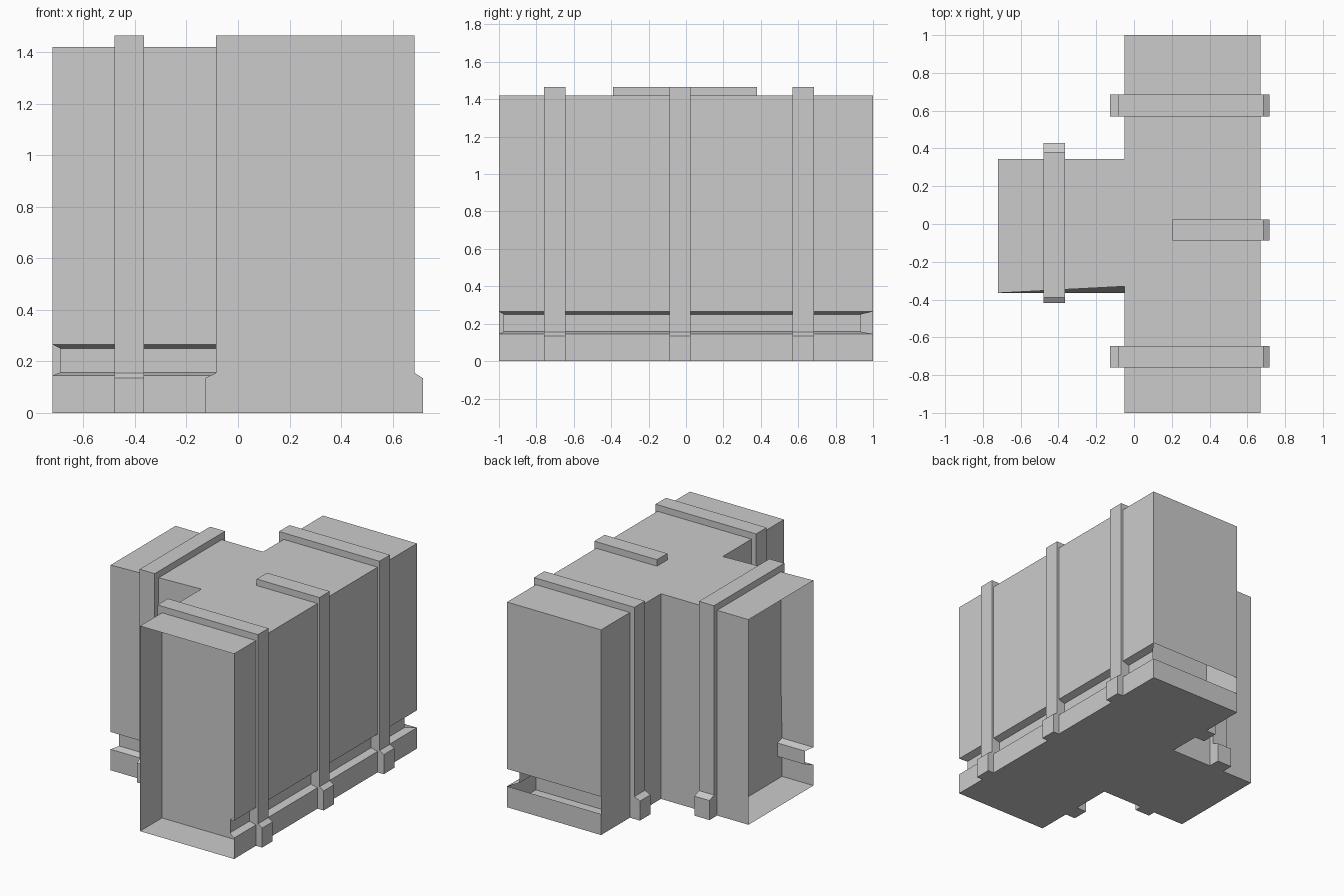
import bpy, bmesh

if "Cube" in bpy.data.objects:
    bpy.data.objects.remove(bpy.data.objects["Cube"])

TOP = 1.42
# wall section: groove depth, height
SECTION = [(0, 0), (0, .145), (.05, .157), (.05, .25), (0, .265), (0, TOP)]


def finish(bm, name):
    bmesh.ops.remove_doubles(bm, verts=bm.verts, dist=1e-4)
    bmesh.ops.recalc_face_normals(bm, faces=bm.faces)
    me = bpy.data.meshes.new(name)
    bm.to_mesh(me)
    bm.free()
    ob = bpy.data.objects.new(name, me)
    bpy.context.collection.objects.link(ob)
    return ob


def face(bm, pts):
    return bm.faces.new([bm.verts.new(p) for p in pts])


def strip(bm, a, b):
    for i in range(len(a) - 1):
        face(bm, (a[i], b[i], b[i + 1], a[i + 1]))


def wall(bm, p, q, z0=0, z1=TOP):
    face(bm, ((*p, z0), (*q, z0), (*q, z1), (*p, z1)))


# T-shaped hollow body, open at the -x and -y ends
L, M, R = -.72, -.05, .67
S, N = -.365, .345
bm = bmesh.new()
for z, notch in ((0, S), (TOP, -.33)):
    face(bm, [(x, y, z) for x, y in ((M, -1), (R, -1), (R, 1), (M, 1),
                                     (M, N), (L, N), (L, S), (M, notch))])
# plain walls
wall(bm, (M, 1), (M, N))
wall(bm, (M, N), (L, N))
wall(bm, (M, -1), (M, S))
face(bm, ((M, S, 0), (M, S, TOP), (M, -.33, TOP)))
# far end, with a slot through it at groove height
wall(bm, (R, 1), (M, 1), 0, .145)
wall(bm, (R, 1), (M, 1), .265, TOP)
# long grooved wall
strip(bm, [(R - d, -1 + d * .5, z) for d, z in SECTION],
      [(R - d, 1 - d * 1.3, z) for d, z in SECTION])
# grooved branch wall, leaning in slightly at its inner top corner
strip(bm, [(L + d * .6, S + d, z) for d, z in SECTION],
      [(M, (-.33 if z == TOP else S + d), z) for d, z in SECTION])
finish(bm, "wall_body")


# Bands: solid slices with wider feet
def band(name, lo, hi, t0, t1, along_x=True, foot_lo=.042, foot_hi=.032):
    prof = [(lo - foot_lo, 0), (hi + foot_hi, 0), (hi + foot_hi, .135), (hi, .155),
            (hi, 1.465), (lo, 1.465)]
    if foot_lo:
        prof += [(lo, .155), (lo - foot_lo, .135)]
    bm = bmesh.new()
    f = face(bm, [(u, t0, z) if along_x else (t0, u, z) for u, z in prof])
    ext = bmesh.ops.extrude_face_region(bm, geom=[f], use_keep_orig=True)
    verts = [v for v in ext["geom"] if isinstance(v, bmesh.types.BMVert)]
    step = (0, t1 - t0, 0) if along_x else (t1 - t0, 0, 0)
    bmesh.ops.translate(bm, verts=verts, vec=step)
    return finish(bm, name)


band("front_band", -.085, .685, -.76, -.645)
band("back_band", -.085, .685, .57, .685)
band("middle_half_band", .205, .685, -.088, .025, foot_lo=0)
band("branch_band", -.39, .38, -.48, -.365, along_x=False, foot_lo=.028, foot_hi=.048)
